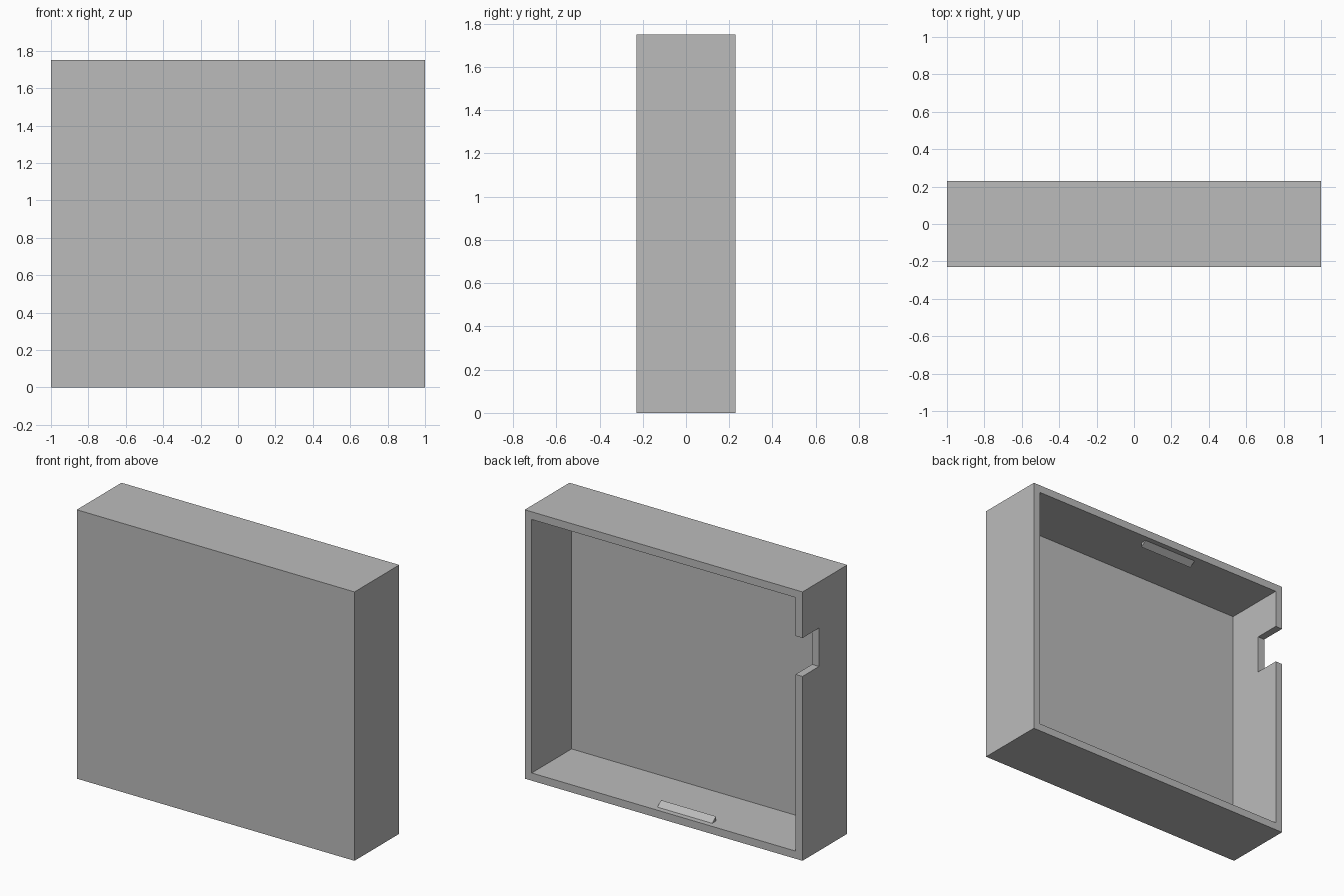
import bpy

cube = bpy.data.objects.get("Cube")
if cube:
    bpy.data.objects.remove(cube, do_unlink=True)

W, D, H, T = 2.0, 0.46, 1.75, 0.05   # width, depth, height, wall thickness

grey = bpy.data.materials.new("plain_grey")
grey.use_nodes = True
grey.diffuse_color = (0.5, 0.5, 0.5, 1)
grey.node_tree.nodes["Principled BSDF"].inputs["Base Color"].default_value = (0.5, 0.5, 0.5, 1)


def prism(name, profile, x0, x1):
    """Extrude a closed (y, z) profile from x0 to x1."""
    n = len(profile)
    verts = [(x, y, z) for x in (x0, x1) for y, z in profile]
    sides = [(i, (i + 1) % n, n + (i + 1) % n, n + i) for i in range(n)]
    caps = [tuple(reversed(range(n))), tuple(range(n, 2 * n))]
    mesh = bpy.data.meshes.new(name)
    mesh.from_pydata(verts, [], sides + caps)
    mesh.materials.append(grey)
    obj = bpy.data.objects.new(name, mesh)
    bpy.context.collection.objects.link(obj)
    # Make all normals point outward
    bpy.context.view_layer.objects.active = obj
    bpy.ops.object.mode_set(mode="EDIT")
    bpy.ops.mesh.select_all(action="SELECT")
    bpy.ops.mesh.normals_make_consistent(inside=False)
    bpy.ops.object.mode_set(mode="OBJECT")
    return obj


def box(name, x0, x1, y0, y1, z0, z1):
    return prism(name, [(y0, z0), (y1, z0), (y1, z1), (y0, z1)], x0, x1)


def cut(target, cutter):
    mod = target.modifiers.new("cut", "BOOLEAN")
    mod.operation = "DIFFERENCE"
    mod.solver = "EXACT"
    mod.object = cutter
    bpy.context.view_layer.objects.active = target
    bpy.ops.object.modifier_apply(modifier=mod.name)
    bpy.data.objects.remove(cutter, do_unlink=True)


# Housing: a shallow tray open at the back
housing = box("housing", -W / 2, W / 2, -D / 2, D / 2, 0, H)
cut(housing, box("cavity", -W / 2 + T, W / 2 - T, -D / 2 + T, D, T, H - T))

# Cable notch in the rim of one side wall
cut(housing, box("notch", -W / 2 - T, -W / 2 + 2 * T, 0.06, D, 1.2, 1.45))

# Snap ridges: ramps with a steep inner face, on the floor and the ceiling
for name, wall, up in (("lower_snap_ridge", T, 1), ("upper_snap_ridge", H - T, -1)):
    root = wall - 0.01 * up
    prism(name, [(0.155, root), (0.195, root), (0.195, wall), (0.155, wall + 0.03 * up)],
          -0.325, 0.07)
